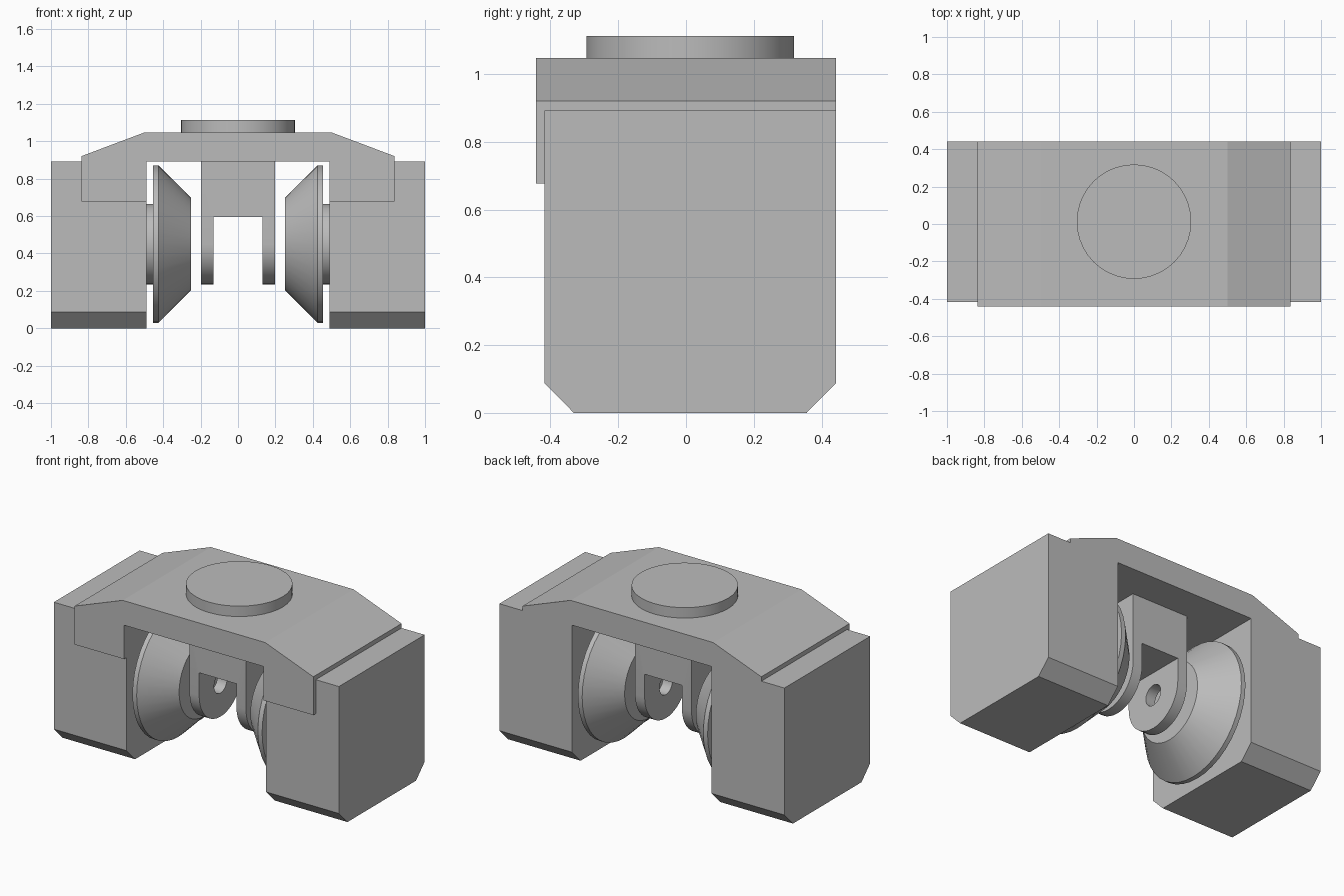
import bpy
import math
from mathutils import Matrix

cube = bpy.data.objects.get("Cube")
if cube:
    bpy.data.objects.remove(cube, do_unlink=True)

# Single plain grey finish
grey = bpy.data.materials.new("plain grey")
grey.use_nodes = True
COLOUR = (0.5, 0.5, 0.5, 1)
grey.diffuse_color = COLOUR
grey.node_tree.nodes["Principled BSDF"].inputs["Base Color"].default_value = COLOUR

MID_Y = 0.0125     # depth centre of the blocks, gears and fork
AXLE_Z = 0.45
BACK = 0.442
SIDES = 40


def make(name, verts, faces):
    mesh = bpy.data.meshes.new(name)
    mesh.from_pydata(verts, [], faces)
    mesh.materials.append(grey)
    obj = bpy.data.objects.new(name, mesh)
    bpy.context.collection.objects.link(obj)
    bpy.context.view_layer.objects.active = obj
    bpy.ops.object.select_all(action="DESELECT")
    obj.select_set(True)
    bpy.ops.object.mode_set(mode="EDIT")
    bpy.ops.mesh.select_all(action="SELECT")
    bpy.ops.mesh.normals_make_consistent(inside=False)
    bpy.ops.object.mode_set(mode="OBJECT")
    return obj


def prism(name, profile, start, end, axis):
    """Extrude a closed 2D profile along x (profile y, z) or y (profile x, z)."""
    n = len(profile)
    verts = []
    for d in (start, end):
        verts += [(d, a, b) if axis == "x" else (a, d, b) for a, b in profile]
    faces = [range(n), range(n, 2 * n)]
    faces += [(i, (i + 1) % n, n + (i + 1) % n, n + i) for i in range(n)]
    return make(name, verts, [tuple(f) for f in faces])


def lathe(name, rings, placement):
    """Spin (distance, radius) rings about local z, capped at both ends."""
    verts, faces = [], []
    for d, r in rings:
        for i in range(SIDES):
            a = 2 * math.pi * i / SIDES
            verts.append(placement @ Matrix.Translation(
                (r * math.cos(a), r * math.sin(a), d)).translation)
    for k in range(len(rings) - 1):
        for i in range(SIDES):
            j = (i + 1) % SIDES
            a, b = k * SIDES, (k + 1) * SIDES
            faces.append((a + i, a + j, b + j, b + i))
    last = (len(rings) - 1) * SIDES
    faces += [tuple(range(SIDES)), tuple(range(last, last + SIDES))]
    obj = make(name, verts, faces)
    smooth(obj)
    return obj


def smooth(obj):
    bpy.ops.object.select_all(action="DESELECT")
    obj.select_set(True)
    bpy.context.view_layer.objects.active = obj
    bpy.ops.object.shade_smooth_by_angle(angle=math.radians(20))


def combine(target, other, operation):
    """Apply a boolean and discard the second shape."""
    mod = target.modifiers.new("boolean", "BOOLEAN")
    mod.operation, mod.object, mod.solver = operation, other, "EXACT"
    bpy.context.view_layer.objects.active = target
    bpy.ops.object.modifier_apply(modifier=mod.name)
    bpy.data.objects.remove(other, do_unlink=True)


def along_x(side):
    return (Matrix.Translation((0, MID_Y, AXLE_Z))
            @ Matrix.Rotation(side * math.pi / 2, 4, "Y"))


# Bridge across the top, with ends that drop over the side blocks
half = [(0.49, 0.892), (0.49, 0.677), (0.838, 0.677), (0.838, 0.92), (0.5, 1.047)]
bridge = half + [(-x, z) for x, z in reversed(half)]
housing = prism("housing", bridge, -BACK, BACK, "y")

# Side blocks with chamfered bottom edges, fused to the bridge
block = [(-0.417, 0.892), (-0.417, 0.087), (-0.331, 0),
         (0.356, 0), (BACK, 0.087), (BACK, 0.892)]
for side in (-1, 1):
    combine(housing, prism("side_block", block, side * 0.49, side, "x"), "UNION")

# Round boss on top
lathe("top_boss", [(1.04, 0.306), (1.113, 0.306)], Matrix.Translation((0, MID_Y, 0)))

# Bevelled wheels on hubs, facing inward
for side, label in ((1, "left"), (-1, "right")):
    lathe(label + "_hub", [(0.45, 0.215), (0.495, 0.215)], along_x(side))
    lathe(label + "_bevel_wheel",
          [(0.25, 0.246), (0.425, 0.421), (0.455, 0.421)], along_x(side))

# Central fork with rounded arms, a slot and an axle hole
R = 0.215
arc = [(MID_Y + R * math.cos(a), AXLE_Z - R * math.sin(a))
       for a in (math.pi * i / 20 for i in range(21))]
fork = prism("central_fork", [(MID_Y - R, 0.895), (MID_Y + R, 0.895)] + arc,
             -0.198, 0.198, "x")
slot = [(-0.131, 0.1), (0.131, 0.1), (0.131, 0.595), (-0.131, 0.595)]
combine(fork, prism("slot_cutter", slot, -0.5, 0.5, "y"), "DIFFERENCE")
combine(fork, lathe("hole_cutter", [(-0.3, 0.065), (0.3, 0.065)], along_x(1)),
        "DIFFERENCE")
smooth(fork)
